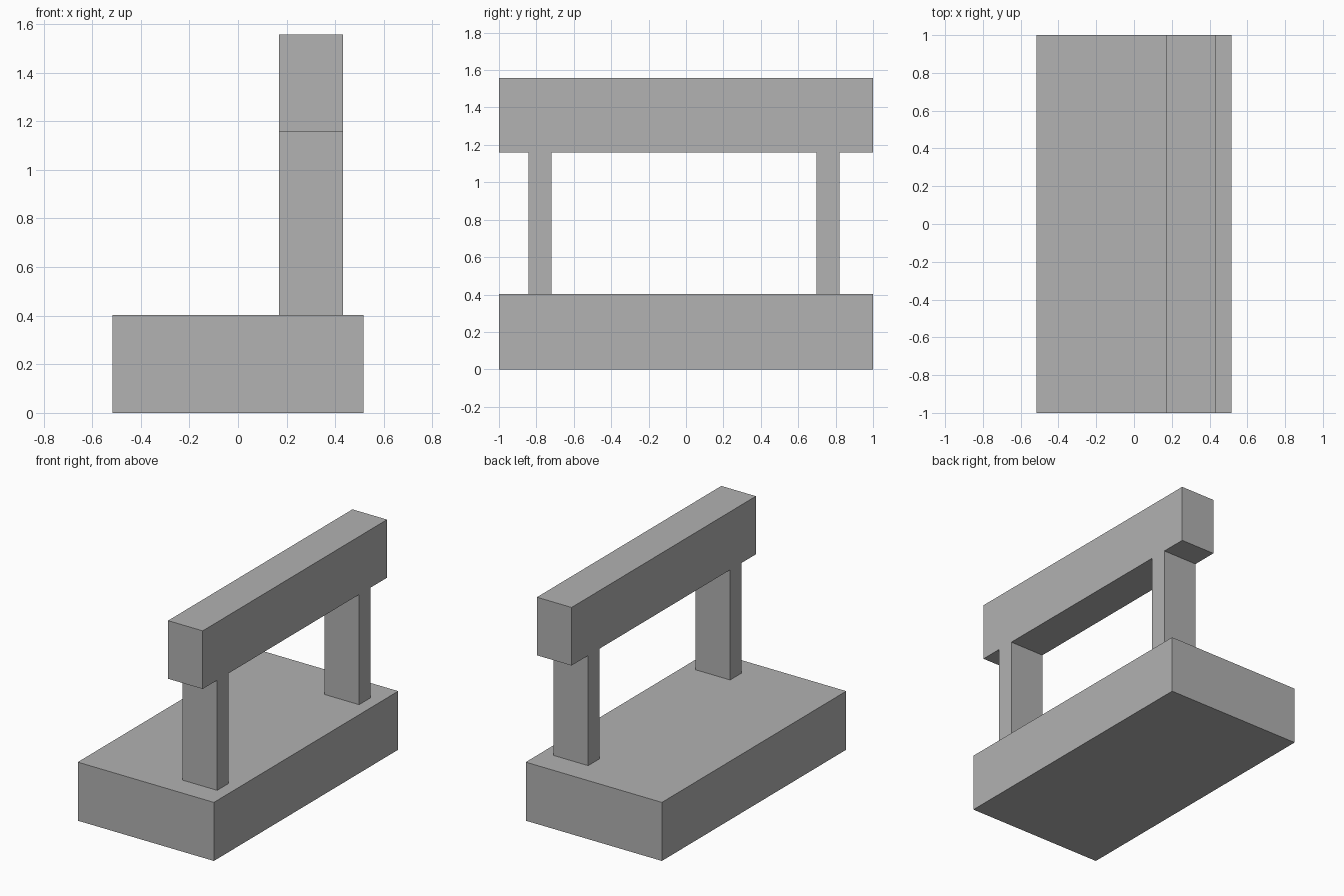
import bpy

default = bpy.data.objects.get("Cube")
if default:
    bpy.data.objects.remove(default, do_unlink=True)

# Single grey material
grey = bpy.data.materials.new("plain grey")
grey.use_nodes = True
colour = (0.445, 0.445, 0.445, 1)
grey.diffuse_color = colour
grey.node_tree.nodes["Principled BSDF"].inputs["Base Color"].default_value = colour


def box(name, x, y, z):
    """Box spanning the given (min, max) range on each axis."""
    spans = (x, y, z)
    bpy.ops.mesh.primitive_cube_add(size=1, location=[(a + b) / 2 for a, b in spans])
    obj = bpy.context.object
    obj.name = name
    obj.scale = [b - a for a, b in spans]
    bpy.ops.object.transform_apply(location=False, rotation=False, scale=True)
    obj.data.materials.append(grey)
    return obj


LENGTH = (-1, 1)
RAIL_X = (0.169, 0.432)
BASE_TOP = 0.402
RAIL_BOTTOM = 1.158

# Wide base slab
box("base", (-0.517, 0.517), LENGTH, (0, BASE_TOP))

# Two upright posts
for name, start in (("front_post", -0.843), ("back_post", 0.697)):
    box(name, RAIL_X, (start, start + 0.123), (BASE_TOP, RAIL_BOTTOM))

# Heavy top rail
box("top_rail", RAIL_X, LENGTH, (RAIL_BOTTOM, 1.557))
